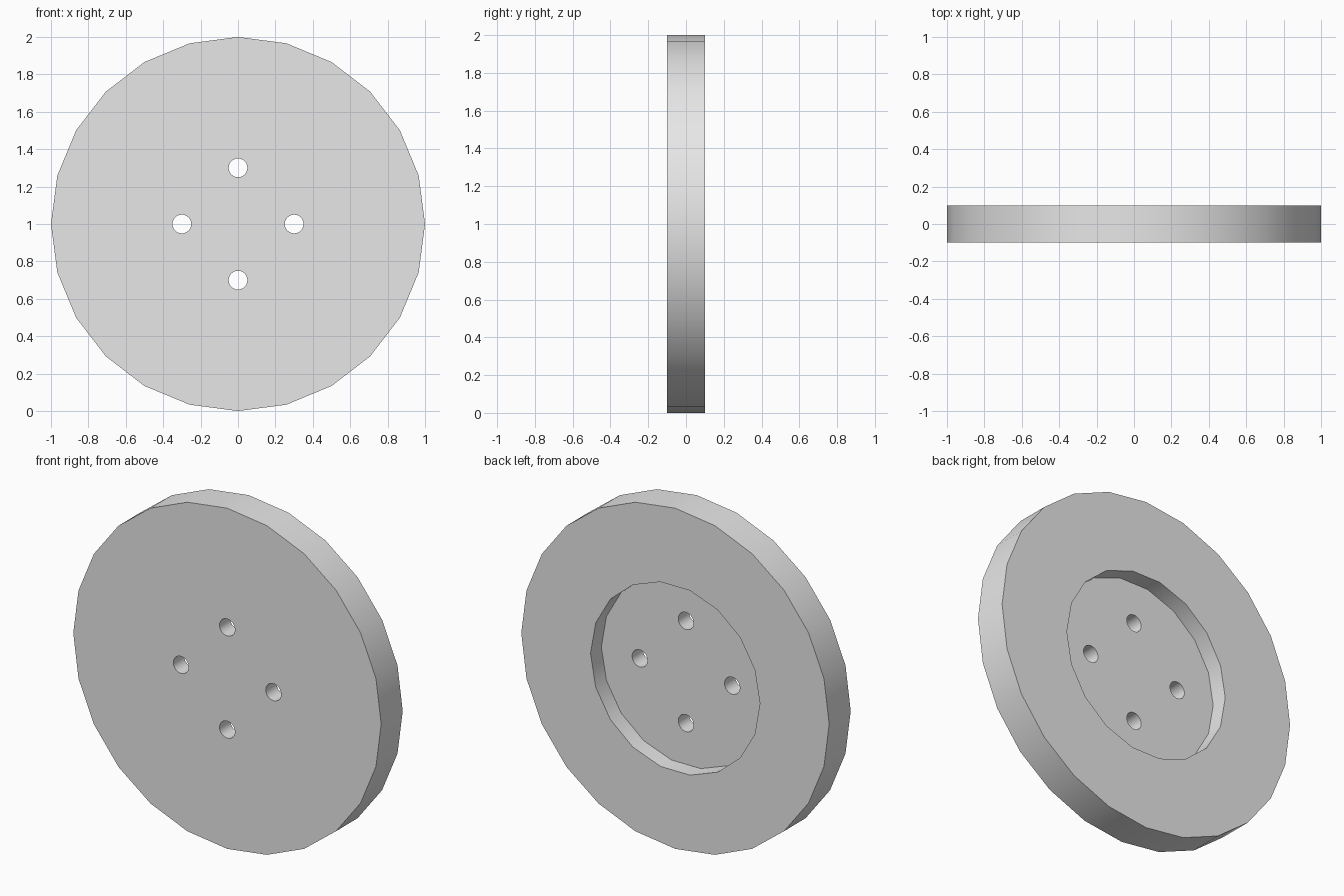
import bpy
from math import pi, radians
from mathutils import Vector

cube = bpy.data.objects.get("Cube")
if cube:
    bpy.data.objects.remove(cube, do_unlink=True)

HUB = Vector((0, 0, 1))

grey = bpy.data.materials.new("light_grey")
grey.use_nodes = True
grey.diffuse_color = (0.8, 0.8, 0.8, 1)
grey.node_tree.nodes["Principled BSDF"].inputs["Base Color"].default_value = (0.8, 0.8, 0.8, 1)


def cylinder(name, sides, radius, depth, offset):
    """Cylinder along y with a vertex pointing towards +x."""
    bpy.ops.mesh.primitive_cylinder_add(vertices=sides, radius=radius, depth=depth,
                                        location=HUB + Vector(offset),
                                        rotation=(pi / 2, 0, 0))
    obj = bpy.context.object
    obj.name = name
    # Rotate the mesh so that a vertex lies on the local x axis
    for v in obj.data.vertices:
        x, y, z = v.co
        v.co = (y, -x, z)
    obj.data.materials.append(grey)
    return obj


# Main disc
disc = cylinder("wheel_disc", 24, 1, 0.2, (0, 0, 0))

# Recess in the back and four through holes
cutters = [cylinder("recess_cutter", 18, 0.55, 0.2, (0, 0.1, 0))]
for x, z in ((0.3, 0), (-0.3, 0), (0, 0.3), (0, -0.3)):
    cutters.append(cylinder("bolt_hole_cutter", 32, 0.05, 0.6, (x, 0, z)))

bpy.ops.object.select_all(action='DESELECT')
disc.select_set(True)
bpy.context.view_layer.objects.active = disc
for cutter in cutters:
    cutter.hide_render = True
    cut = disc.modifiers.new(cutter.name, 'BOOLEAN')
    cut.operation = 'DIFFERENCE'
    cut.solver = 'EXACT'
    cut.object = cutter
    bpy.ops.object.modifier_apply(modifier=cut.name)
    bpy.data.objects.remove(cutter, do_unlink=True)

# Smooth walls, sharp rims
bpy.ops.object.shade_smooth_by_angle(angle=radians(30))
